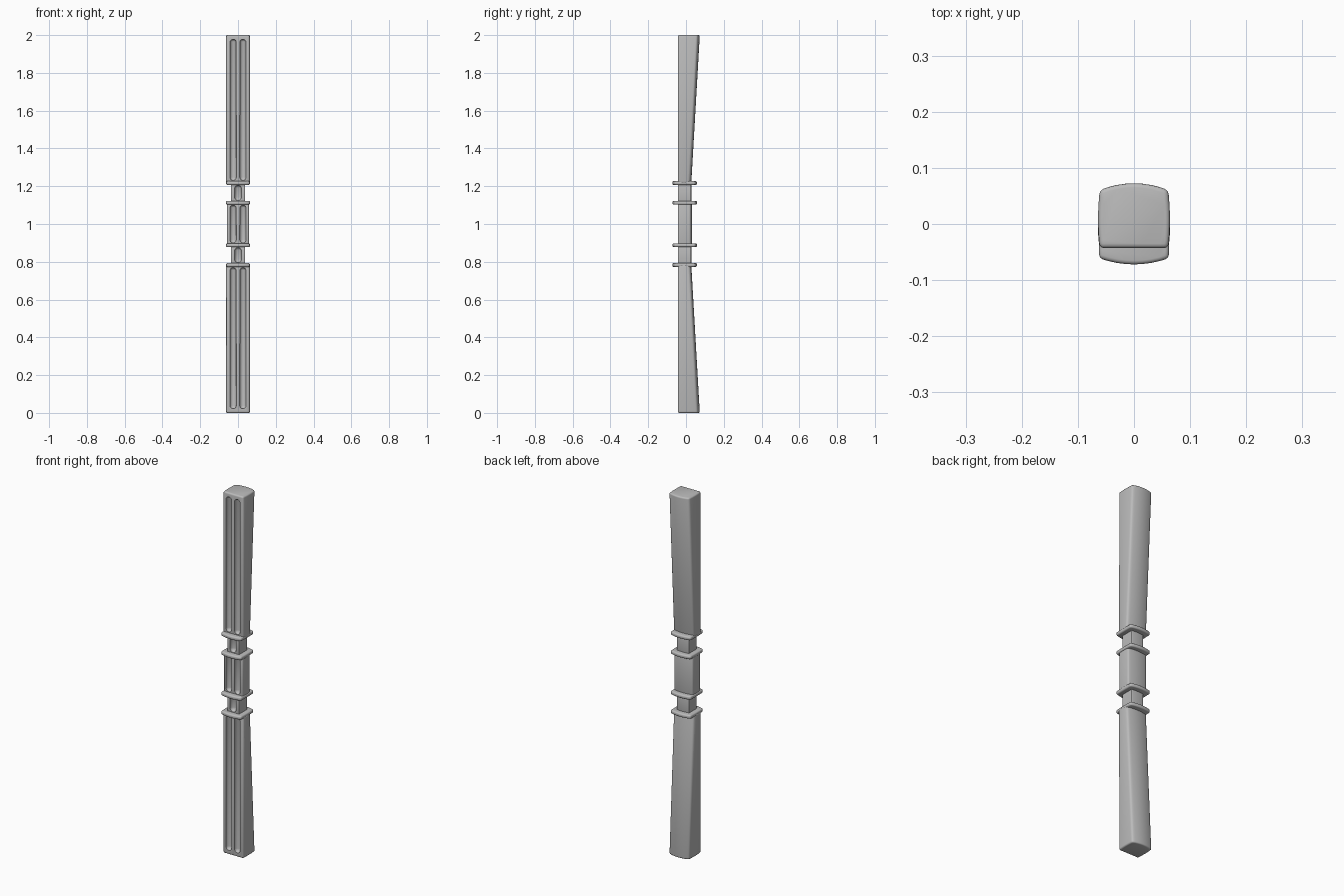
import bpy, bmesh, math

cube = bpy.data.objects.get("Cube")
if cube:
    bpy.data.objects.remove(cube, do_unlink=True)

grey = bpy.data.materials.new("plain grey")
grey.use_nodes = True
COLOUR = (0.5, 0.5, 0.5, 1)
grey.diffuse_color = COLOUR
grey.node_tree.nodes["Principled BSDF"].inputs["Base Color"].default_value = COLOUR

FRONT = -0.043      # plane of the grooved face
COLLAR_Z = (0.106 + 0.006, 0.217)   # collar heights above and below the middle


def section(w, front, back, front_crown, back_crown, side, n=8):
    """Closed outline of a rectangle whose sides bow outwards."""
    corners = [(-w, front), (w, front), (w, back), (-w, back)]
    bows = [(0, -front_crown), (side, 0), (0, back_crown), (-side, 0)]
    pts = []
    for i in range(4):
        (ax, ay), (bx, by) = corners[i], corners[(i + 1) % 4]
        for k in range(n):
            t = k / n
            b = 4 * t * (1 - t)
            pts.append((ax + (bx - ax) * t + bows[i][0] * b,
                        ay + (by - ay) * t + bows[i][1] * b))
    return pts


def loft(name, lower, upper, z0, z1, bevel=0.0, segments=3):
    """Solid between two outlines, with rounded edges."""
    bm = bmesh.new()
    rings = [[bm.verts.new((x, y, z)) for x, y in pts]
             for pts, z in ((lower, z0), (upper, z1))]
    n = len(lower)
    bm.faces.new(rings[0][::-1])
    bm.faces.new(rings[1])
    for i in range(n):
        j = (i + 1) % n
        bm.faces.new((rings[0][i], rings[0][j], rings[1][j], rings[1][i]))
    bmesh.ops.recalc_face_normals(bm, faces=bm.faces)
    if bevel:
        sharp = [e for e in bm.edges if e.calc_face_angle(0) > math.radians(40)]
        bmesh.ops.bevel(bm, geom=sharp, offset=bevel, segments=segments,
                        profile=0.5, affect='EDGES', clamp_overlap=True)
    mesh = bpy.data.meshes.new(name)
    bm.to_mesh(mesh)
    bm.free()
    mesh.materials.append(grey)
    obj = bpy.data.objects.new(name, mesh)
    bpy.context.collection.objects.link(obj)
    return obj


def groove_cutter(x, z0, z1, r):
    """Long round-ended rod, sunk into the front face."""
    bm = bmesh.new()
    bmesh.ops.create_uvsphere(bm, u_segments=24, v_segments=12, radius=r)
    for v in bm.verts:
        top = v.co.z > 1e-5
        v.co.x += x
        v.co.y += FRONT
        v.co.z += z1 - r if top else z0 + r
    mesh = bpy.data.meshes.new("groove_cutter")
    bm.to_mesh(mesh)
    bm.free()
    obj = bpy.data.objects.new("groove_cutter", mesh)
    bpy.context.collection.objects.link(obj)
    obj.hide_render = True
    return obj


def select(obj):
    bpy.ops.object.select_all(action='DESELECT')
    obj.select_set(True)
    bpy.context.view_layer.objects.active = obj


def carve(obj, xs, z0, z1, r):
    for x in xs:
        cutter = groove_cutter(x, z0, z1, r)
        mod = obj.modifiers.new("groove", 'BOOLEAN')
        mod.operation, mod.solver, mod.object = 'DIFFERENCE', 'EXACT', cutter
        select(obj)
        bpy.ops.object.modifier_apply(modifier=mod.name)
        bpy.data.objects.remove(cutter, do_unlink=True)


def smooth(obj):
    select(obj)
    bpy.ops.object.shade_smooth_by_angle(angle=math.radians(35))


PAIR = (-0.026, 0.026)
inner, outer = COLLAR_Z

# Grip block in the middle
grip_outline = section(0.057, FRONT, 0.024, 0, 0.007, 0.002)
grip = loft("grip", grip_outline, grip_outline, 1 - inner, 1 + inner, 0.006)
carve(grip, PAIR, 1 - inner + 0.012, 1 + inner - 0.012, 0.017)
smooth(grip)

arm_root = section(0.061, FRONT, 0.02, 0, 0.008, 0.003)
arm_tip = section(0.061, FRONT, 0.061, 0, 0.012, 0.003)
neck_outline = section(0.037, FRONT, 0.026, 0, 0.003, 0)
collar_outline = section(0.062, -0.061, 0.048, 0.011, 0.01, 0.001)

for side, s in (("upper", 1), ("lower", -1)):
    # Tapered arm with two long grooves
    arm = loft(side + "_arm", arm_root, arm_tip, 1 + s * outer, 1 + s, 0.008)
    ends = sorted((1 + s * (outer + 0.014), 1 + s * 0.978))
    carve(arm, PAIR, *ends, 0.017)
    smooth(arm)

    # Narrow neck with one groove
    low, high = sorted((1 + s * inner, 1 + s * outer))
    neck = loft(side + "_neck", neck_outline, neck_outline, low, high, 0.003)
    carve(neck, (0,), low + 0.012, high - 0.012, 0.018)
    smooth(neck)

    # Thin rounded collars
    for label, d in (("inner", inner), ("outer", outer)):
        z = 1 + s * d
        smooth(loft(f"{side}_{label}_collar", collar_outline, collar_outline,
                    z - 0.01, z + 0.01, 0.007))
